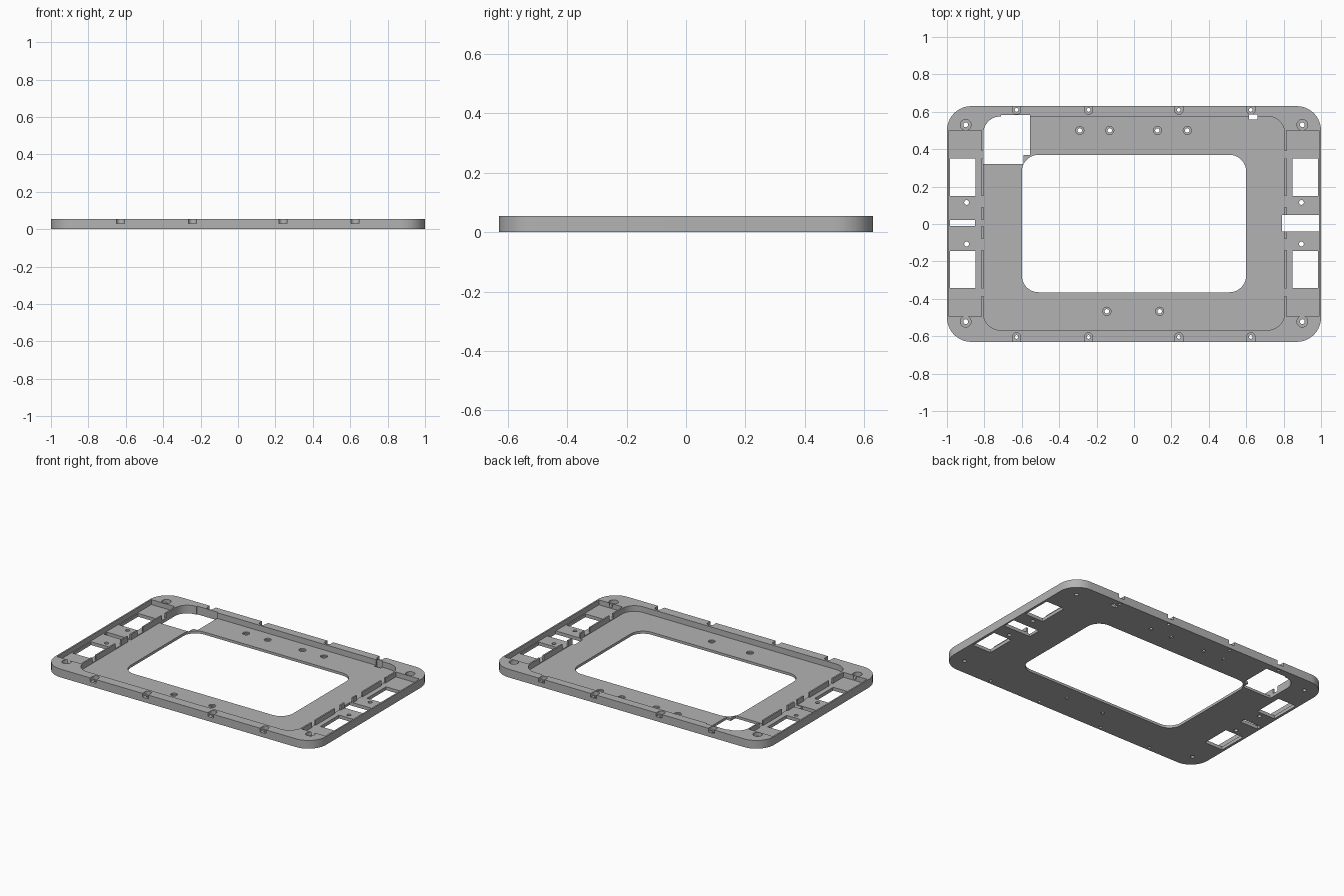
import bpy, bmesh, math
from mathutils import Vector
from mathutils.geometry import delaunay_2d_cdt

old = bpy.data.objects.get("Cube")
if old:
    bpy.data.objects.remove(old, do_unlink=True)

grey = bpy.data.materials.new("plain_grey")
grey.use_nodes = True
colour = (0.45, 0.45, 0.45, 1)
grey.diffuse_color = colour
grey.node_tree.nodes["Principled BSDF"].inputs["Base Color"].default_value = colour

HEIGHT, FLOOR, SIDE_FLOOR, THROUGH = 0.055, 0.017, 0.022, 0.0
cuts = []  # pairs of convex outline and the height left beneath it


def arc(cx, cy, radius, start, sweep, steps):
    angles = [start + sweep * s / steps for s in range(steps + 1)]
    return [Vector((cx + radius * math.cos(a), cy + radius * math.sin(a))) for a in angles]


def rectangle(x0, x1, y0, y1, radius=0.0, steps=10):
    """Counterclockwise rectangle, optionally with rounded corners."""
    if not radius:
        return [Vector(p) for p in ((x0, y0), (x1, y0), (x1, y1), (x0, y1))]
    centres = ((x1 - radius, y1 - radius), (x0 + radius, y1 - radius),
               (x0 + radius, y0 + radius), (x1 - radius, y0 + radius))
    quarter = math.pi / 2
    return [p for i, (cx, cy) in enumerate(centres)
            for p in arc(cx, cy, radius, quarter * i, quarter, steps)]


def cut(x0, x1, y0, y1, level=THROUGH, radius=0.0):
    cuts.append((rectangle(x0, x1, y0, y1, radius), level))


def drill(x, y, radius, level=THROUGH):
    cuts.append((arc(x, y, radius, 0, math.tau, 24)[:-1], level))


def inside(point, outline):
    return all((b - a).cross(point - a) >= 0
               for a, b in zip(outline, outline[1:] + outline[:1]))


def carve(name, outline):
    """Solid plate with every listed cut sunk into it from above."""
    points, edges = [], []
    for loop in [outline] + [shape for shape, level in cuts]:
        first, count = len(points), len(loop)
        points += loop
        edges += [(first + i, first + (i + 1) % count) for i in range(count)]
    flat, _, triangles, *_ = delaunay_2d_cdt(points, edges, [], 0, 1e-5)

    # Height of each patch of the plan
    patches, height_beside = [], {}
    for tri in triangles:
        a, b, c = (flat[i] for i in tri)
        tri = list(tri) if (b - a).cross(c - a) > 0 else list(reversed(tri))
        middle = (a + b + c) / 3
        if not inside(middle, outline):
            continue
        top = min([HEIGHT] + [level for shape, level in cuts if inside(middle, shape)])
        if top > 0:
            patches.append((tri, top))
            for i in range(3):
                height_beside[tri[i], tri[(i + 1) % 3]] = top

    bm = bmesh.new()
    verts = {}

    def vert(i, z):
        if (i, z) not in verts:
            verts[i, z] = bm.verts.new((flat[i].x, flat[i].y, z))
        return verts[i, z]

    # Top and bottom skins, with walls wherever the height drops
    for tri, top in patches:
        bm.faces.new([vert(i, top) for i in tri])
        bm.faces.new([vert(i, 0.0) for i in reversed(tri)])
        for i in range(3):
            a, b = tri[i], tri[(i + 1) % 3]
            low = height_beside.get((b, a), 0.0)
            if low < top:
                bm.faces.new([vert(a, low), vert(b, low), vert(b, top), vert(a, top)])
    mesh = bpy.data.meshes.new(name)
    bm.to_mesh(mesh)
    bm.free()
    mesh.materials.append(grey)
    obj = bpy.data.objects.new(name, mesh)
    bpy.context.collection.objects.link(obj)
    return obj


# Central pocket and its window
cut(-0.805, 0.805, -0.567, 0.575, FLOOR, 0.09)
cut(-0.6, 0.6, -0.365, 0.37, radius=0.09)

# Side pockets, their windows and holes, and gaps in the thin dividers
for side in (-1, 1):
    def side_cut(a, b, y0, y1, level=THROUGH):
        cut(min(side * a, side * b), max(side * a, side * b), y0, y1, level)

    side_cut(0.815, 0.99, -0.495, 0.5, SIDE_FLOOR)
    side_cut(0.847, 0.983, 0.15, 0.35)
    side_cut(0.847, 0.983, -0.342, -0.145)
    for y in (0.115, -0.107):
        drill(side * 0.895, y, 0.013)
    for y0, y1 in ((0.35, 0.39), (0.09, 0.15), (-0.14, -0.08), (-0.385, -0.345)):
        side_cut(0.79, 0.83, y0, y1, SIDE_FLOOR)
    # Corner screw holes
    for y in (0.53, -0.522):
        drill(side * 0.9, y, 0.029, 0.03)
        drill(side * 0.9, y, 0.013)

# Cable slots in the side floors
cut(0.79, 0.99, -0.04, 0.048)
cut(-0.983, -0.85, -0.012, 0.022)
cut(-0.86, -0.79, -0.012, 0.022, FLOOR)

# Open corner of the floor and the slits beside the back wall
cut(-0.805, -0.625, 0.395, 0.575, radius=0.09)
cut(-0.805, -0.59, 0.322, 0.485)
cut(-0.715, -0.557, 0.37, 0.575)
cut(-0.71, -0.557, 0.57, 0.583)
cut(0.615, 0.66, 0.56, 0.585)

# Screw notches along the front and back edges
for x in (-0.628, -0.243, 0.24, 0.625):
    cut(x - 0.022, x + 0.022, 0.587, 0.7, 0.03, 0.021)
    cut(x - 0.022, x + 0.022, -0.7, -0.582, 0.03, 0.021)
    drill(x, 0.61, 0.01)
    drill(x, -0.604, 0.01)

# Countersunk holes in the central floor
for x, y in ((-0.29, 0.5), (-0.13, 0.5), (0.125, 0.5), (0.285, 0.5),
             (-0.145, -0.467), (0.137, -0.467)):
    drill(x, y, 0.022, 0.008)
    drill(x, y, 0.012)

frame = carve("tray_frame", rectangle(-1, 1, -0.63, 0.63, 0.13, 16))
bpy.ops.object.select_all(action="DESELECT")
bpy.context.view_layer.objects.active = frame
frame.select_set(True)
bpy.ops.object.shade_smooth_by_angle(angle=math.radians(30))
